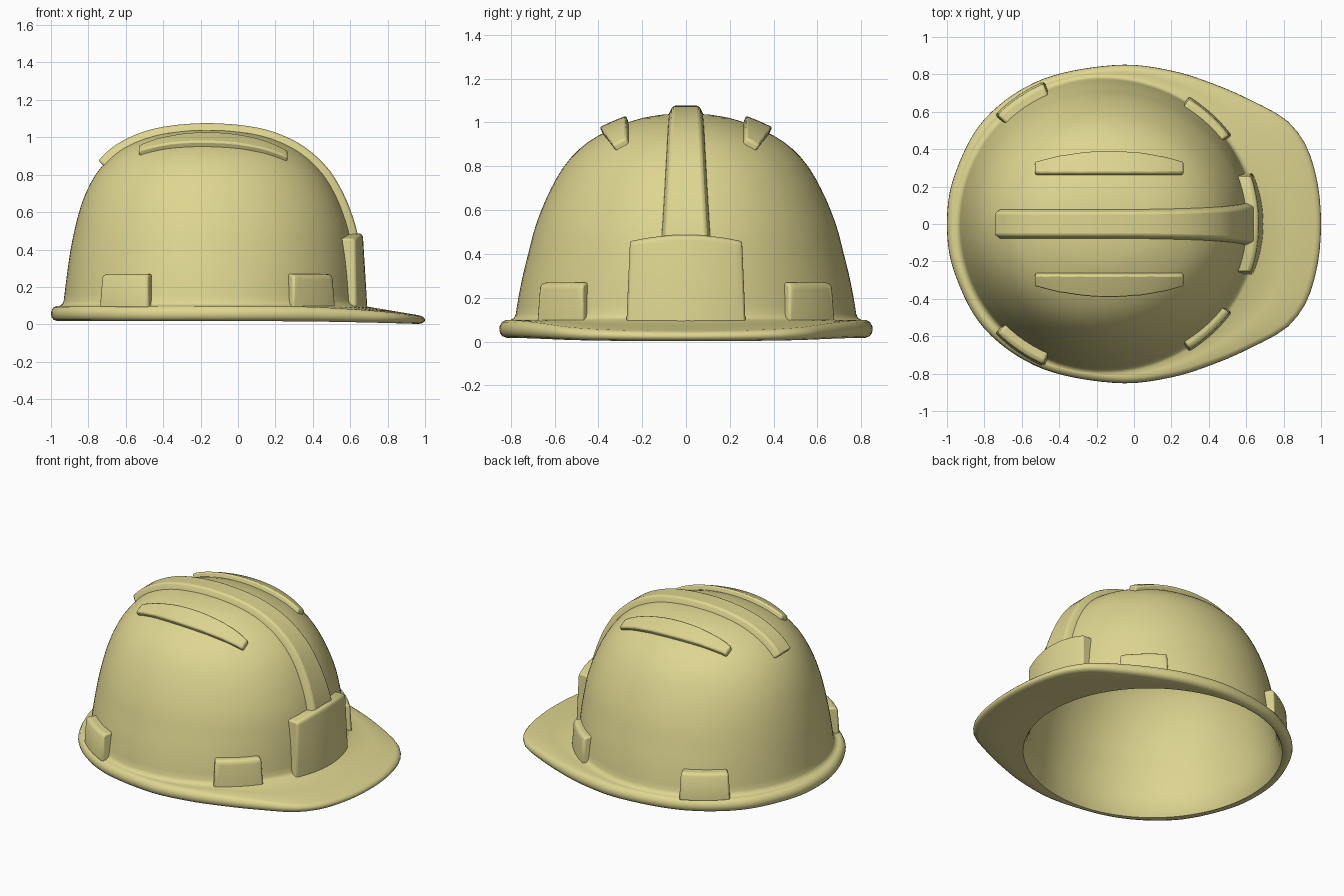
import bpy, bmesh, math
from mathutils import Vector
from mathutils.bvhtree import BVHTree

if "Cube" in bpy.data.objects:
    bpy.data.objects.remove(bpy.data.objects["Cube"])

SHELL = bpy.data.materials.new("khaki_yellow")
COLOUR = (0.73, 0.67, 0.28, 1)
SHELL.use_nodes = True
SHELL.diffuse_color = COLOUR
SHELL.node_tree.nodes["Principled BSDF"].inputs["Base Color"].default_value = COLOUR

CX = -0.17      # crown centre
N = 96          # segments around the shell


def spline(pts, steps):
    """Smooth curve through points of any dimension."""
    pts = [Vector(p) for p in pts]
    out = []
    for i in range(len(pts) - 1):
        b, c = pts[i], pts[i + 1]
        a = pts[i - 1] if i else b * 2 - c
        d = pts[i + 2] if i + 2 < len(pts) else c * 2 - b
        for k in range(steps):
            t = k / steps
            out.append(b + (c - a) * (t / 2) + (a * 2 - b * 5 + c * 4 - d) * (t * t / 2)
                       + (b * 3 - a - c * 3 + d) * (t ** 3 / 2))
    return out + [pts[-1]]


def finish(name, bm, bevel=0):
    bmesh.ops.recalc_face_normals(bm, faces=bm.faces[:])
    mesh = bpy.data.meshes.new(name)
    bm.to_mesh(mesh)
    ob = bpy.data.objects.new(name, mesh)
    bpy.context.collection.objects.link(ob)
    mesh.materials.append(SHELL)
    bpy.ops.object.select_all(action='DESELECT')
    ob.select_set(True)
    bpy.context.view_layer.objects.active = ob
    bpy.ops.object.shade_smooth_by_angle(angle=math.radians(40))
    if bevel:
        mod = ob.modifiers.new("soft_edges", 'BEVEL')
        mod.width = bevel
        mod.segments = 2
        mod.limit_method = 'ANGLE'
        mod.angle_limit = math.radians(35)


def loft(name, sections, bevel=0.012):
    """Skin closed sections in order and cap both ends."""
    bm = bmesh.new()
    rings = [[bm.verts.new(p) for p in s] for s in sections]
    n = len(rings[0])
    for a, b in zip(rings, rings[1:]):
        for i in range(n):
            j = (i + 1) % n
            bm.faces.new((a[i], a[j], b[j], b[i]))
    bm.faces.new(rings[0])
    bm.faces.new(rings[-1])
    finish(name, bm, bevel)


# Crown levels: height, back radius, front radius, side radius
levels = spline([
    (.125, .762, .813, .777), (.2, .753, .808, .765), (.3, .74, .8, .745),
    (.4, .725, .788, .72), (.5, .705, .77, .695), (.6, .68, .738, .66),
    (.7, .645, .695, .615), (.8, .592, .634, .557), (.88, .525, .558, .485),
    (.94, .45, .475, .4), (.99, .345, .368, .29), (1.02, .235, .255, .2),
    (1.036, .115, .13, .105)], 2)
TOP = 1.042
base = levels[0]


def crown(level, t, scale=1.0, z=None):
    h, back, front, side = level
    rx = front if math.cos(t) > 0 else back
    return Vector((CX + scale * rx * math.cos(t), scale * side * math.sin(t),
                   h if z is None else z))


# Brim outline, from the bill tip round to the back
half = [(1, 0), (.988, .18), (.95, .345), (.9, .455), (.81, .56), (.65, .65),
        (.45, .74), (.2, .82), (-.1, .85), (-.5, .77), (-.8, .56), (-.96, .26), (-1, 0)]
full = [(half[1][0], -half[1][1])] + half + [(half[-2][0], -half[-2][1])]
outline = [(math.atan2(abs(p.y), p.x - CX), math.hypot(p.x - CX, p.y))
           for p in spline(full, 10)[10:-10]]


def brim_radius(a):
    a = abs(a)
    for (a0, r0), (a1, r1) in zip(outline, outline[1:]):
        if a0 <= a <= a1:
            return r0 + (r1 - r0) * (a - a0) / max(a1 - a0, 1e-9)
    return outline[-1][1]


def brim_point(t, inset, lift):
    p = crown(base, t)
    a = math.atan2(p.y, p.x - CX)
    r = brim_radius(a)
    s = max((CX + r * math.cos(a) - .1) / .9, 0) ** 2
    r -= inset
    return Vector((CX + r * math.cos(a), r * math.sin(a),
                   .058 - .033 * s + lift * (.041 - .018 * s)))


# Shell: hollow crown and brim in one skin
angles = [2 * math.pi * i / N for i in range(N)]
INNER = 0.965
rings = [[crown(l, t) for t in angles] for l in reversed(levels)]
rim_top = [brim_point(t, .03, 1) for t in angles]
rim_under = [brim_point(t, .035, -1) for t in angles]
inner_edge = [crown(base, t, 1.015, .02) for t in angles]
for scale, z in ((1.01, .108), (1.03, .099)):
    rings.append([crown(base, t, scale, z) for t in angles])
rings.append([a.lerp(b, .5) for a, b in zip(rings[-1], rim_top)])
rings.append(rim_top)
for inset, lift in ((.012, .75), (.002, .3), (0, -.1), (.004, -.5), (.014, -.82)):
    rings.append([brim_point(t, inset, lift) for t in angles])
rings.append(rim_under)
rings.append([a.lerp(b, .5) for a, b in zip(rim_under, inner_edge)])
rings.append(inner_edge)
rings.append([crown(base, t, .99, .055) for t in angles])
rings += [[crown(l, t, INNER, l[0] * .965) for t in angles] for l in levels]

bm = bmesh.new()
vs = [[bm.verts.new(p) for p in r] for r in rings]
for a, b in zip(vs, vs[1:]):
    for i in range(N):
        j = (i + 1) % N
        bm.faces.new((a[i], a[j], b[j], b[i]))
for ring, z in ((vs[0], TOP), (vs[-1], TOP * .965)):
    pole = bm.verts.new((CX, 0, z))
    for i in range(N):
        bm.faces.new((ring[i], ring[(i + 1) % N], pole))
bmesh.ops.recalc_face_normals(bm, faces=bm.faces[:])
tree = BVHTree.FromBMesh(bm)
finish("helmet_shell", bm)


def on_shell(start, direction):
    hit, normal, _, _ = tree.ray_cast(Vector(start), Vector(direction))
    return hit, normal


# Centre ridge, widening towards the front plate
sections = []
for k in range(41):
    f = k / 40
    a = math.radians(10 + 125 * f)
    d = Vector((math.cos(a), 0, math.sin(a)))
    p, n = on_shell(Vector((CX, .001, .3)) + d * 2, -d)
    p.y = n.y = 0
    n.normalize()
    w = .066 + .035 * max(0, 1 - f / .6) ** 2
    sections.append([p + n * h + Vector((0, y, 0)) for y, h in
                     ((-w - .015, -.02), (-w - .01, .004), (-w + .006, .035),
                      (w - .006, .035), (w + .01, .004), (w + .015, -.02))])
loft("centre_ridge", sections, .01)

# Side ribs: straight inside edge, bowed outside edge
for side, label in ((1, "left"), (-1, "right")):
    sections = []
    for k in range(25):
        u = k / 12 - 1
        x = -.133 + .395 * u
        outer = .32 + .06 * (1 - u * u)
        sec = []
        for y, h in ((.262, -.015), (.262, .032), ((.262 + outer) / 2, .032),
                     (outer, .032), (outer, -.015)):
            p, n = on_shell((x, side * y, 2), (0, 0, -1))
            n.x *= .3
            sec.append(p + n * h)
        sections.append(sec)
    loft(label + "_rib", sections, .01)

# Front plate
sections = []
for k in range(17):
    y = .272 * (k / 8 - 1)
    q = y * y
    top = .487 - .4 * q
    sections.append([Vector(p) for p in (
        (.627 - .7 * q, y, .08), (.692 - .78 * q, y, .08),
        (.668 - .55 * q, y * .94, top - .015), (.655 - .55 * q, y * .94, top),
        (.585 - .8 * q, y * .94, top))])
loft("front_plate", sections)

# Four slot pads around the base
for side, label in ((1, "left"), (-1, "right")):
    for place, lo, hi, out in (("front", 35.5, 57, 1.047), ("rear", 112.5, 135, 1.063)):
        sections = []
        mid = math.radians((lo + hi) / 2)
        for k in range(9):
            t = math.radians(lo + (hi - lo) * k / 8)
            sections.append([crown(base, side * (mid + (t - mid) * g), s, z) for s, z, g in
                             ((.987, .085, 1), (out, .085, 1), (out - .012, .25, .94),
                              (out - .03, .268, .94), (.955, .27, .94))])
        loft(f"{place}_{label}_pad", sections)
